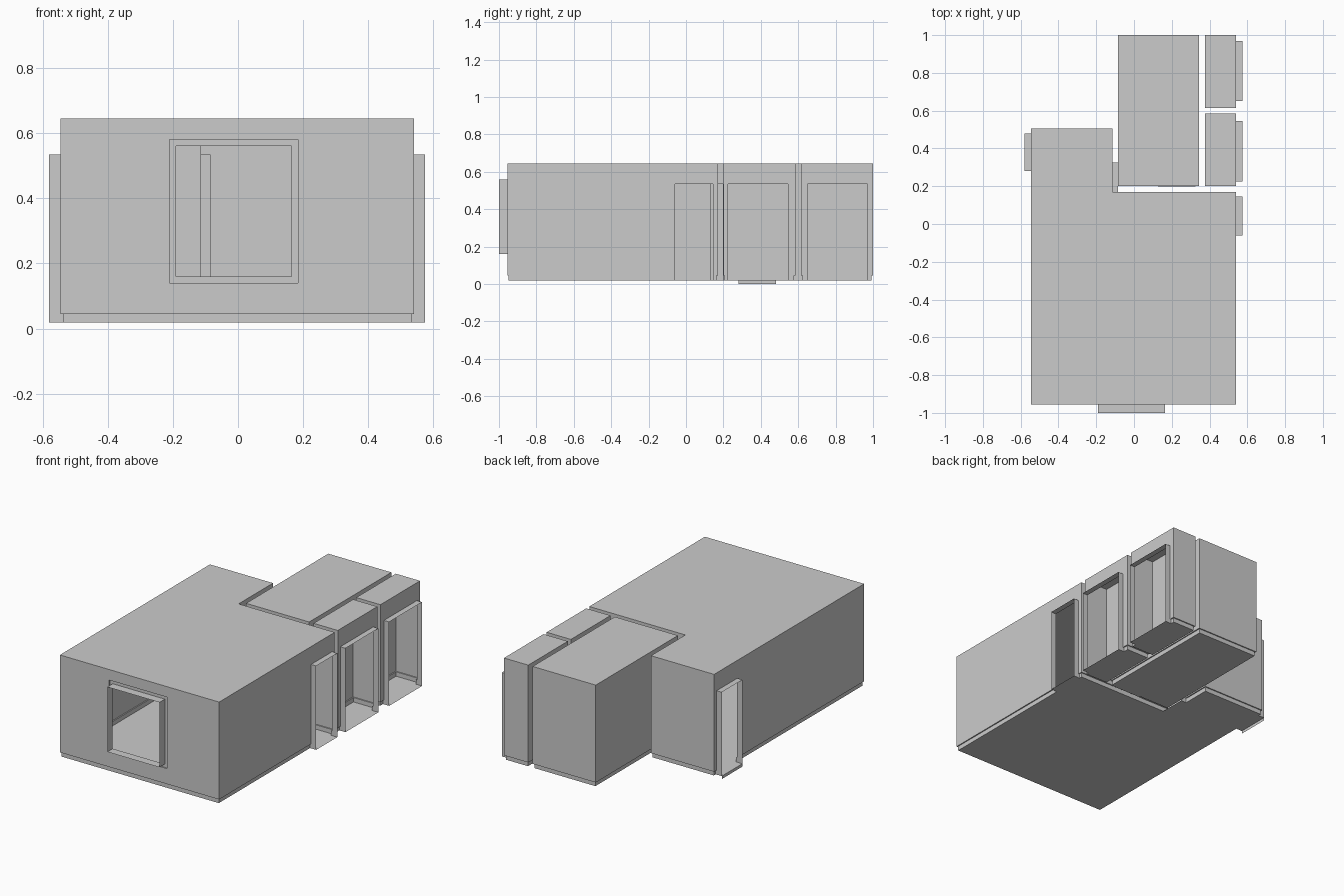
import bpy, bmesh
from mathutils import Vector

if "Cube" in bpy.data.objects:
    bpy.data.objects.remove(bpy.data.objects["Cube"])

FLOOR, SKIRT, TOP, LINTEL = 0.018, 0.045, 0.645, 0.535
INSET = 0.007          # how far skirting and window trim stand into the room


def make(name, quads):
    """One mesh object from a list of polygons."""
    bm = bmesh.new()
    for q in quads:
        bm.faces.new([bm.verts.new(p) for p in q])
    bmesh.ops.remove_doubles(bm, verts=bm.verts[:], dist=1e-5)
    me = bpy.data.meshes.new(name)
    bm.to_mesh(me)
    bm.free()
    ob = bpy.data.objects.new(name, me)
    bpy.context.collection.objects.link(ob)


def ring(o, at, d0, d1, grow=0.0, grow1=None):
    """Four quads round an opening, from depth d0 to depth d1."""
    g1 = grow if grow1 is None else grow1

    def corners(d, g):
        u0, u1, z0, z1 = o["u0"] - g, o["u1"] + g, o["z0"] - g, o["z1"] + g
        return [at(u, d, z) for u, z in ((u0, z0), (u1, z0), (u1, z1), (u0, z1))]
    a, b = corners(d0, grow), corners(d1, g1)
    return [(a[i], a[(i + 1) % 4], b[(i + 1) % 4], b[i]) for i in range(4)]


def opening(edge, u0, u1, z0=FLOOR, z1=LINTEL, depth=0.035, name="door", trim=0.0):
    return dict(edge=edge, u0=u0, u1=u1, z0=z0, z1=z1, depth=depth, name=name, trim=trim)


def room(name, outline, openings=()):
    """Hollow room: floor, ceiling, walls with openings, recessed skirting."""
    pts = [Vector(p) for p in outline]
    n = len(pts)
    dirs = [(pts[(i + 1) % n] - pts[i]).normalized() for i in range(n)]
    outs = [Vector((d.y, -d.x)) for d in dirs]
    inner = [pts[i] - (outs[i] + outs[i - 1]) * INSET for i in range(n)]
    walls, skirting = [], []
    for i in range(n):
        axis = 0 if abs(dirs[i].x) > 0.5 else 1
        fixed, sign = pts[i][1 - axis], outs[i][1 - axis]

        def at(u, d, z):
            v = fixed + sign * d
            return (u, v, z) if axis == 0 else (v, u, z)

        j = (i + 1) % n
        ends = sorted([(pts[i][axis], inner[i][axis]), (pts[j][axis], inner[j][axis])])

        def wall(u0, u1, z0, z1):
            walls.append([at(u0, 0, z0), at(u1, 0, z0), at(u1, 0, z1), at(u0, 0, z1)])

        def skirt(s, e):
            skirting.append([at(s[1], -INSET, FLOOR), at(e[1], -INSET, FLOOR),
                             at(e[1], -INSET, SKIRT), at(s[1], -INSET, SKIRT)])
            skirting.append([at(s[0], 0, SKIRT), at(e[0], 0, SKIRT),
                             at(e[1], -INSET, SKIRT), at(s[1], -INSET, SKIRT)])

        cur, start = ends[0][0], ends[0]
        for o in sorted((o for o in openings if o["edge"] == i), key=lambda o: o["u0"]):
            t = o["trim"]
            u0, u1 = o["u0"] - t, o["u1"] + t
            wall(cur, u0, SKIRT, TOP)
            wall(u0, u1, o["z1"] + t, TOP)
            is_door = o["z0"] <= FLOOR
            if is_door:
                skirt(start, (u0, u0))
                start = (u1, u1)
                for u in (u0, u1):      # skirting ends at the door
                    skirting.append([at(u, 0, FLOOR), at(u, -INSET, FLOOR),
                                     at(u, -INSET, SKIRT), at(u, 0, SKIRT)])
            else:
                wall(u0, u1, SKIRT, o["z0"] - t)
            cur = u1
            # reveal, with trim standing into the room for windows
            back = -INSET if t else 0
            make(o["name"] + "_reveal", ring(o, at, back, o["depth"]))
            if t:
                make(o["name"] + "_trim", ring(o, at, 0, back, t) + ring(o, at, back, back, t, 0))
            elif is_door:
                make(o["name"] + "_threshold", [[at(u0, 0, FLOOR), at(u1, 0, FLOOR),
                     at(u1, -INSET, FLOOR), at(u0, -INSET, FLOOR)]])
        wall(cur, ends[1][0], SKIRT, TOP)
        skirt(start, ends[1])
    make(name + "_walls", walls)
    make(name + "_skirting", skirting)
    make(name + "_floor", [[(p.x, p.y, FLOOR) for p in inner]])
    make(name + "_ceiling", [[(p.x, p.y, TOP) for p in pts]])


# L-shaped main room: front window, side doors, door to the back room
room("main_room",
     [(-.545, -.955), (.54, -.955), (.54, .17), (-.115, .17), (-.115, .505), (-.545, .505)],
     [opening(0, -.19, .165, .16, .56, .045, "front_window", .02),
      opening(1, -.06, .145, name="right_door"),
      opening(3, .128, .325, depth=.03, name="inner_door"),
      opening(5, .28, .48, name="entrance_door")])

# Back room, its doorway shared with the main room
x0, x1, y0, y1 = -.085, .345, .2, 1.0
room("back_room", [(x0, y0), (x1, y0), (x1, y1), (x0, y1)],
     [opening(0, .128, .325, depth=0.001, name="back_room_door")])

# Two closets along the right side
for k, (y0, y1, d0, d1) in enumerate([(.2, .585, .225, .545), (.615, 1.0, .65, .97)], 1):
    room(f"closet_{k}", [(.375, y0), (.54, y0), (.54, y1), (.375, y1)],
         [opening(1, d0, d1, name=f"closet_{k}_door")])

# Small drop below the entrance threshold
make("entrance_step", [[(-.58, .28, 0), (-.58, .48, 0), (-.58, .48, FLOOR), (-.58, .28, FLOOR)]])
